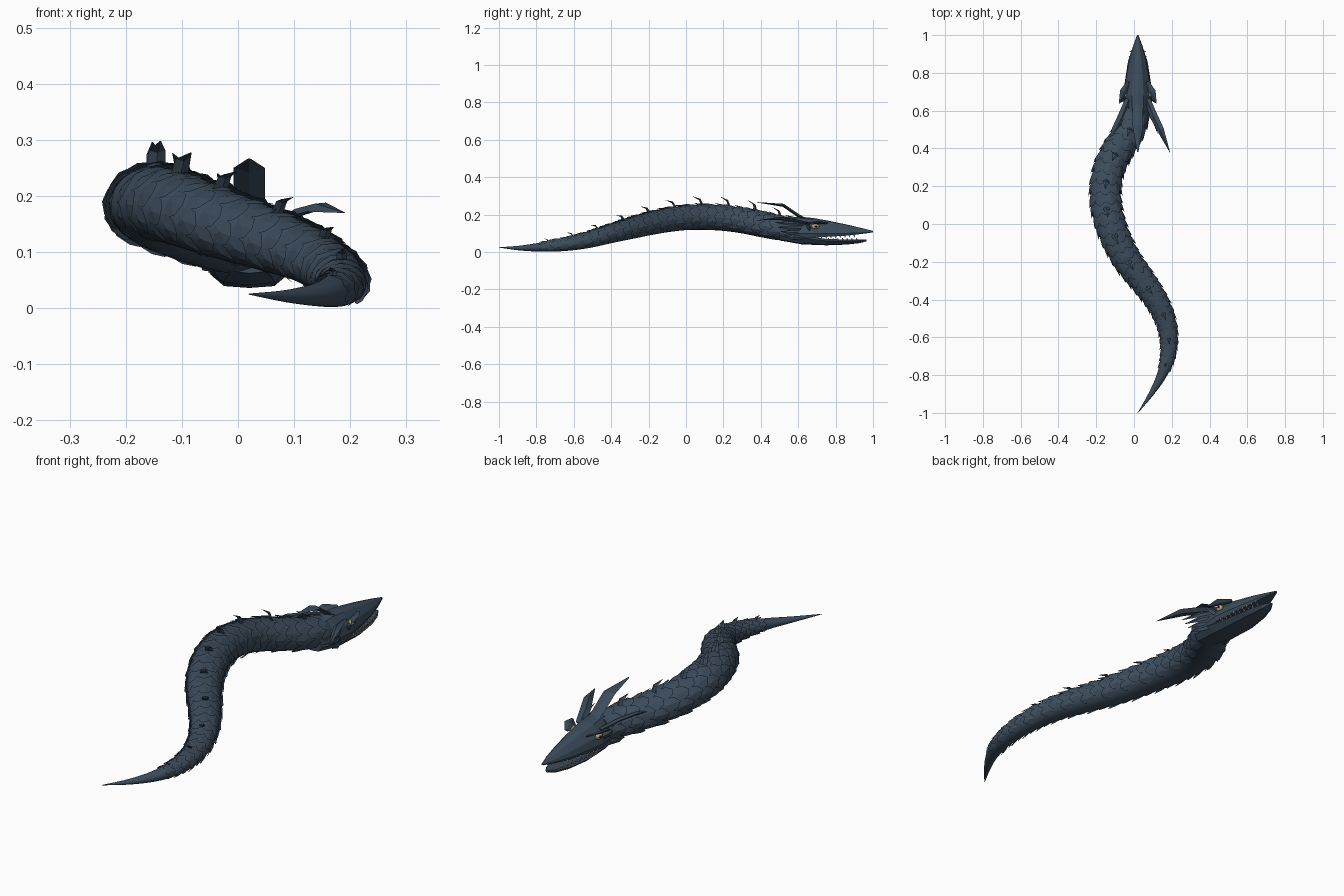
import bpy, bmesh, math
from mathutils import Vector

cube = bpy.data.objects.get("Cube")
if cube:
    bpy.data.objects.remove(cube)


def material(name, rgb):
    m = bpy.data.materials.new(name)
    m.use_nodes = True
    m.diffuse_color = (*rgb, 1)
    m.node_tree.nodes["Principled BSDF"].inputs["Base Color"].default_value = (*rgb, 1)
    return m


SLATE = material("slate_blue", (.045, .072, .105))
IVORY = material("ivory", (.46, .42, .32))
AMBER = material("pale_amber", (.5, .41, .2))
BLACK = material("black", (.008, .008, .01))
UP = Vector((0, 0, 1))
MID = .02  # sideways offset of the head


def finish(name, bm, mat, smooth=False):
    me = bpy.data.meshes.new(name)
    bm.to_mesh(me)
    bm.free()
    me.materials.append(mat)
    ob = bpy.data.objects.new(name, me)
    bpy.context.collection.objects.link(ob)
    if smooth:
        bpy.ops.object.select_all(action='DESELECT')
        ob.select_set(True)
        bpy.context.view_layer.objects.active = ob
        bpy.ops.object.shade_smooth_by_angle()


def skin(bm, rings):
    """Join closed rings of points into a capped tube."""
    rows = [[bm.verts.new(p) for p in ring] for ring in rings]
    n = len(rows[0])
    faces = [bm.faces.new((a[i], a[(i + 1) % n], b[(i + 1) % n], b[i]))
             for a, b in zip(rows, rows[1:]) for i in range(n)]
    faces += [bm.faces.new(rows[0]), bm.faces.new(rows[-1])]
    bmesh.ops.recalc_face_normals(bm, faces=faces)


def blade(bm, points, widths, side, thick=.35):
    """Tapered four-sided horn along a path."""
    points = [Vector(p) for p in points]
    rings = []
    for i, (p, w) in enumerate(zip(points, widths)):
        t = (points[min(i + 1, len(points) - 1)] - points[max(i - 1, 0)]).normalized()
        s = (side - t * side.dot(t)).normalized()
        n = t.cross(s) * thick
        rings.append([p + s * w, p + n * w, p - s * w, p - n * w])
    skin(bm, rings)


# Spine stations, evenly spaced from neck to tail: x, z, radius
SPINE = [(.012, .12, .062), (-.02, .125, .067), (-.08, .145, .07), (-.13, .165, .07),
         (-.15, .178, .07), (-.148, .183, .07), (-.125, .18, .068), (-.085, .167, .066),
         (-.03, .147, .063), (.045, .122, .058), (.115, .096, .052), (.163, .068, .046),
         (.184, .047, .04), (.179, .033, .033), (.147, .024, .023), (.09, .021, .012),
         (.02, .025, .001)]
STATIONS = [Vector((x, .6 - i * .1, z, r)) for i, (x, z, r) in enumerate(SPINE)]
LAST = len(STATIONS) - 1


def spine(u):
    """Smooth spine position and radius at station u."""
    u = max(0, min(u, LAST - 1e-6))
    i = int(u)
    f = u - i
    a, b, c, d = (STATIONS[max(0, min(LAST, i + k))] for k in (-1, 0, 1, 2))
    v = b + (c - a) * f / 2 + (a * 2 - b * 5 + c * 4 - d) * f * f / 2 \
        + (b * 3 - a - c * 3 + d) * f ** 3 / 2
    return v.xyz, v.w


def frame(u):
    t = (spine(u + .05)[0] - spine(u - .05)[0]).normalized()
    side = t.cross(UP).normalized()
    return t, side, side.cross(t)


def surface(u, angle, lift=0):
    p, r = spine(u)
    t, side, up = frame(u)
    r += lift
    high = math.sin(angle) * (1 if math.sin(angle) > 0 else .92)
    return p + side * math.cos(angle) * r * 1.13 + up * high * r


# Body
bm = bmesh.new()
skin(bm, [[surface(i / 5, math.tau * k / 24) for k in range(24)] for i in range(LAST * 5 + 1)])
finish("body", bm, SLATE, True)

# Large overlapping scales in staggered rows, lifted at the rear edge
OUTLINE = [(-.5, -.3), (-.5, .3), (.1, .55), (.55, .42), (.8, 0), (.55, -.42), (.1, -.55)]
GAP = math.radians(42)
bm = bmesh.new()
u, row = .3, 0
while u < 13.7:
    size = .026 + spine(u)[1] * .55
    length = size / (STATIONS[int(u)].xyz - STATIONS[int(u) + 1].xyz).length
    for k in range(-3, 3 + (row + 1) % 2):
        angle = math.pi / 2 + (k + .5 * (row % 2)) * GAP
        vs = [bm.verts.new(surface(u + a * length, angle + b * GAP, size * (.03 + .17 * a)))
              for a, b in OUTLINE]
        hub = bm.verts.new(surface(u + .15 * length, angle, size * .09))
        for i in range(len(vs)):
            bm.faces.new((vs[i], vs[i - 1], hub))
    u += length * .8
    row += 1
bmesh.ops.recalc_face_normals(bm, faces=bm.faces)
finish("scales", bm, SLATE)

# Hooked back spines
bm = bmesh.new()
for k in range(10):
    u = 1 + k * 1.37
    t, side, up = frame(u)
    s = spine(u)[1] / .07
    base = surface(u, math.pi / 2, -.006)
    path = [base, base + (t * .016 + up * .034) * s, base + (t * .055 + up * .051) * s]
    blade(bm, path, [.018 * s, .015 * s, .001], side, .35)
finish("back_spines", bm, SLATE)


def head_part(name, rows, profile):
    """Faceted loft: rows of y, half width, top and bottom heights."""
    bm = bmesh.new()
    ring = profile + [(-x, h) for x, h in reversed(profile) if x]
    skin(bm, [[(MID + x * w, y, low + h * (top - low)) for x, h in ring]
              for y, w, top, low in rows])
    finish(name, bm, SLATE)


# Skull with long pointed snout, and wider lower jaw
head_part("skull", [(.5, .045, .175, .08), (.6, .072, .19, .075), (.68, .078, .182, .077),
                    (.76, .066, .168, .082), (.86, .047, .147, .088), (.94, .026, .128, .097),
                    (1, .004, .113, .105)],
          [(0, 1), (.4, .93), (.85, .55), (1, .2), (.9, 0)])
head_part("lower_jaw", [(.5, .05, .1, .062), (.62, .072, .09, .041), (.75, .069, .07, .036),
                        (.86, .052, .067, .04), (.93, .029, .067, .048),
                        (.965, .008, .068, .058)],
          [(.85, 1), (1, .7), (.65, .1), (0, 0)])

# Small spaced teeth leaning out along both lips
bm = bmesh.new()
for side in (-1, 1):
    for k in range(9):
        y = .7 + k * .025
        x = .068 - (y - .7) * .17
        for shift, z, lean, tip in ((0, .085 + (y - .75) * .06, .006, -.015),
                                    (.012, .064, .009, .012)):
            blade(bm, [(MID + side * x, y + shift, z),
                       (MID + side * (x + lean), y + shift, z + tip)],
                  [.0055, .0008], Vector((0, 1, 0)), .8)
finish("teeth", bm, IVORY)

# Central crest sweeping up and back
bm = bmesh.new()
blade(bm, [(MID, .66, .165), (MID, .6, .195), (MID, .52, .25), (MID, .38, .266)],
      [.02, .028, .028, .003], Vector((1, 0, 0)), .3)
finish("crest", bm, SLATE)

# Side horns, brow ridges and cheek frill, mirrored
bm = bmesh.new()
for m in (-1, 1):
    def at(x, y, z):
        return Vector((MID + m * x, y, z))
    out = Vector((m, 0, .4))
    blade(bm, [at(.05, .66, .15), at(.085, .57, .17), at(.12, .5, .18), at(.17, .38, .17)],
          [.018, .022, .02, .001], out)
    blade(bm, [at(.05, .755, .154), at(.076, .7, .159), at(.098, .645, .156)],
          [.008, .021, .002], out, .3)
    blade(bm, [at(.06, .665, .12), at(.082, .655, .135), at(.098, .64, .15)],
          [.012, .014, .004], UP, .5)
    for k in range(4):
        z = .15 - k * .024
        blade(bm, [at(.055, .63, z), at(.083, .57, z + .002),
                   at(.105 - k * .006, .475 + k * .015, z + .008)],
              [.014, .013, .001], UP, .4)
finish("horns_and_frill", bm, SLATE)

# Eyes and pupils, tucked under the brows
for m, label in ((-1, "right"), (1, "left")):
    for part, x, y, size, mat in (("eye", .067, .692, .015, AMBER),
                                  ("pupil", .076, .695, .006, BLACK)):
        bm = bmesh.new()
        bmesh.ops.create_uvsphere(bm, u_segments=12, v_segments=8, radius=size)
        bmesh.ops.scale(bm, vec=(.8, 1.4, .9), verts=bm.verts)
        bmesh.ops.translate(bm, vec=(MID + m * x, y, .137), verts=bm.verts)
        finish(label + "_" + part, bm, mat, True)
